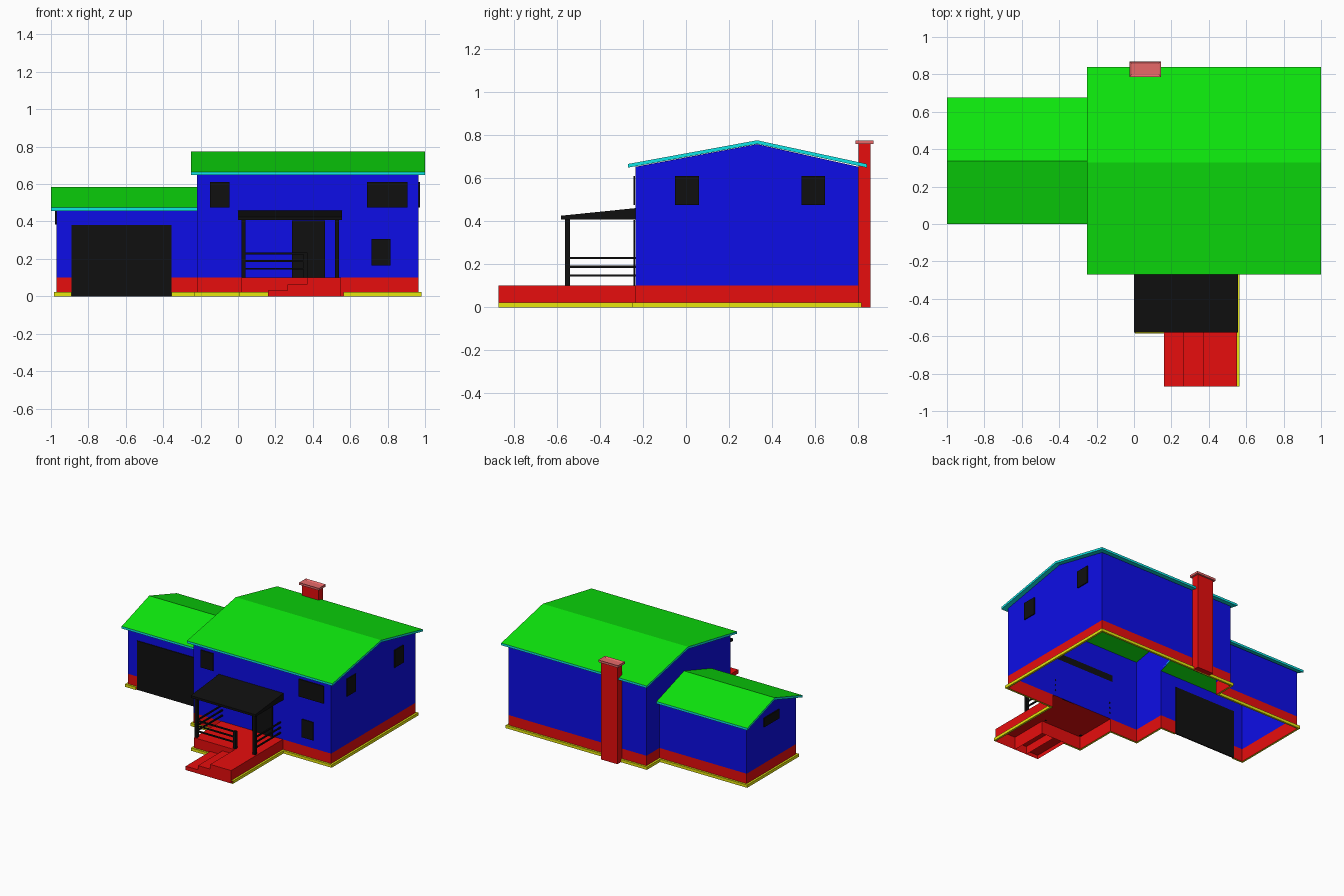
import bpy, bmesh

if "Cube" in bpy.data.objects:
    bpy.data.objects.remove(bpy.data.objects["Cube"])

def mat(name, r, g, b):
    m = bpy.data.materials.new(name)
    m.diffuse_color = (r, g, b, 1)
    m.use_nodes = True
    m.node_tree.nodes["Principled BSDF"].inputs["Base Color"].default_value = m.diffuse_color
    return m

D = 0.005
BLUE = mat("wall blue", D, D, 1)
RED = mat("brick red", 1, D, D)
GREEN = mat("roof green", D, 1, D)
CYAN = mat("fascia cyan", D, 1, 1)
YELLOW = mat("footing yellow", 1, 1, D)
BLACK = mat("black", D, D, D)
PINK = mat("cap pink", 0.85, 0.15, 0.15)

def make(name, bm, *mats):
    me = bpy.data.meshes.new(name)
    bm.to_mesh(me)
    bm.free()
    ob = bpy.data.objects.new(name, me)
    for m in mats:
        me.materials.append(m)
    bpy.context.collection.objects.link(ob)
    return ob

def box_bm(x0, x1, y0, y1, z0, z1):
    bm = bmesh.new()
    bmesh.ops.create_cube(bm, size=1)
    for v in bm.verts:
        v.co = (x1 if v.co.x > 0 else x0, y1 if v.co.y > 0 else y0, z1 if v.co.z > 0 else z0)
    return bm

def box(name, m, *b):
    return make(name, box_bm(*b), m)

def sheet(name, m, polys):
    bm = bmesh.new()
    for p in polys:
        bm.faces.new([bm.verts.new(c) for c in p])
    bmesh.ops.remove_doubles(bm, verts=bm.verts, dist=1e-5)
    return make(name, bm, m)

def strip(name, m, path, z0, z1):
    """Upright sheet along a ground path."""
    return sheet(name, m, [[(*a, z0), (*b, z0), (*b, z1), (*a, z1)] for a, b in zip(path, path[1:])])

def prism(name, mats, prof, x0, x1):
    """Extrude a y-z profile along x; faces pointing up take material 0, the rest the last."""
    bm = bmesh.new()
    f = bm.faces.new([bm.verts.new((x0, y, z)) for y, z in prof])
    r = bmesh.ops.extrude_face_region(bm, geom=[f])
    for v in r["geom"]:
        if isinstance(v, bmesh.types.BMVert):
            v.co.x = x1
    bmesh.ops.recalc_face_normals(bm, faces=bm.faces)
    for f in bm.faces:
        f.material_index = 0 if f.normal.z > 0.5 else len(mats) - 1
    return make(name, bm, *mats)

# Wall plan
L, R, F, B = -0.22, 0.965, -0.235, 0.80       # main block
GL, GF, GB = -0.97, 0.035, 0.64               # garage
PL, PR, PF, SF = 0.02, 0.55, -0.57, -0.87     # porch and stairs
DL, DR, DT = -0.89, -0.355, 0.38              # garage door
BASE, EAVE, RIDGE = 0.10, 0.652, 0.757
GE, GR = 0.462, 0.567
YM, YG = 0.33, 0.338                          # ridge positions

# Foundation and footing, open at the garage door and stairs
left_run = [(DR, GF), (L, GF), (L, F), (PL, F), (PL, PF), (0.16, PF)]
right_run = [(PR, SF), (PR, F), (R, F), (R, B), (L, B), (L, GB), (GL, GB), (GL, GF), (DL, GF)]
strip("foundation", RED, left_run + [(0.37, PF), (0.37, SF)] + right_run, 0, BASE)

def footing(name, path, w=0.015, h=0.022):
    # outward offset of an axis-aligned counter-clockwise path
    dirs = []
    for a, b in zip(path, path[1:]):
        dx, dy = b[0] - a[0], b[1] - a[1]
        l = abs(dx) + abs(dy)
        dirs.append((dy / l, -dx / l))
    out = []
    for i, p in enumerate(path):
        n = {dirs[max(i - 1, 0)], dirs[min(i, len(dirs) - 1)]}
        out.append((p[0] + w * sum(d[0] for d in n), p[1] + w * sum(d[1] for d in n)))
    polys = []
    for a, b, c, d in zip(path, path[1:], out[1:], out):
        polys += [[(*a, z), (*b, z), (*c, z), (*d, z)] for z in (0, h)]
        polys.append([(*d, 0), (*c, 0), (*c, h), (*d, h)])
    sheet(name, YELLOW, polys)

footing("footing_left", left_run)
footing("footing_right", right_run)

# Main walls; the left wall is open towards the garage
strip("main_front_wall", BLUE, [(L, F), (R, F)], BASE, EAVE)
strip("main_back_wall", BLUE, [(R, B), (L, B)], BASE, EAVE)
top = [(B, EAVE), (YM, RIDGE), (F, EAVE)]
sheet("main_right_wall", BLUE, [[(R, y, z) for y, z in [(F, BASE), (B, BASE)] + top]])
opening = [(F, BASE), (GF, BASE), (GF, GE), (YG, GR), (GB, GE), (GB, BASE), (B, BASE)]
sheet("main_left_wall", BLUE, [[(L, y, z) for y, z in opening + top]])

# Garage walls and door
strip("garage_back_wall", BLUE, [(L, GB), (GL, GB)], BASE, GE)
sheet("garage_left_wall", BLUE, [[(GL, y, z) for y, z in
      [(GF, BASE), (GB, BASE), (GB, GE), (YG, GR), (GF, GE)]]])
sheet("garage_front_wall", BLUE, [[(a, GF, b), (c, GF, b), (c, GF, d), (a, GF, d)] for a, b, c, d in
      [(GL, BASE, DL, DT), (DR, BASE, L, DT), (GL, DT, L, GE)]])
box("garage_door", BLACK, DL, DR, GF - 0.006, GF + 0.003, 0, DT)

# Roofs: green top, cyan edges, green lining inside the walls
def roof(name, x0, x1, pts, t, lining, ix0, ix1):
    prism(name, (GREEN, CYAN), pts + [(y, z - t) for y, z in reversed(pts)], x0, x1)
    sheet(name + "_lining", GREEN, [[(ix0, *a), (ix1, *a), (ix1, *b), (ix0, *b)]
          for a, b in zip(lining, lining[1:])])

roof("main_roof", -0.25, 1.0, [(-0.27, 0.665), (YM, 0.775), (0.84, 0.665)], 0.017,
     [(F, EAVE - 0.002), (YM, RIDGE - 0.003), (B, EAVE - 0.002)], L, R)
roof("garage_roof", -1.0, L, [(0.0, 0.474), (YG, 0.583), (0.675, 0.474)], 0.017,
     [(GF, GE), (YG, GR - 0.005), (GB, GE)], GL, L)

# Windows and front door as thin plates
for i, (a, b, c, d) in enumerate([(-0.15, -0.045, 0.475, 0.61), (0.69, 0.905, 0.475, 0.61),
                                  (0.715, 0.815, 0.165, 0.305)]):
    box("front_window_%d" % i, BLACK, a, b, F - 0.009, F - 0.001, c, d)
for i, (a, b) in enumerate([(-0.05, 0.06), (0.535, 0.645)]):
    box("side_window_%d" % i, BLACK, R + 0.001, R + 0.009, a, b, 0.475, 0.61)
box("garage_window", BLACK, GL - 0.009, GL - 0.001, 0.25, 0.435, 0.385, 0.455)
box("front_door", BLACK, 0.29, 0.465, F - 0.009, F - 0.001, BASE, 0.405)

# Chimney with hollow cap
box("chimney", RED, -0.01, 0.13, B, 0.857, 0, 0.758)
bm = box_bm(-0.025, 0.145, 0.787, 0.87, 0.757, 0.774)
lid = [f for f in bm.faces if f.normal.z > 0.5]
bmesh.ops.inset_region(bm, faces=lid, thickness=0.017)
for v in lid[0].verts:
    v.co.z -= 0.008
make("chimney_cap", bm, PINK)

# Porch floor, landing and steps (hollow below)
sheet("porch_floor", RED, [[(a, b, BASE), (c, b, BASE), (c, d, BASE), (a, d, BASE)]
      for a, b, c, d in [(PL, PF, PR, F), (0.37, SF, PR, PF)]])
for i, (x0, x1, h) in enumerate([(0.16, 0.265, 0.03), (0.265, 0.37, 0.063)]):
    bm = box_bm(x0, x1, SF, PF, 0, h)
    bmesh.ops.delete(bm, geom=[f for f in bm.faces if f.normal.z < -0.5 or f.normal.x > 0.5],
                     context='FACES')
    make("step_%d" % i, bm, RED)

# Porch roof, posts and rails
prism("porch_roof", (BLACK,), [(-0.58, 0.408), (-0.58, 0.425), (F, 0.46), (F, 0.408)], 0.0, 0.555)
for n, x, h in (("left", 0.03, 0.41), ("gate", 0.36, 0.235), ("right", 0.53, 0.41)):
    box(n + "_post", BLACK, x - 0.011, x + 0.011, -0.561, -0.539, BASE, h)
for i, z in enumerate((0.147, 0.188, 0.228)):
    box("front_rail_%d" % i, BLACK, 0.03, 0.36, -0.555, -0.545, z - 0.005, z + 0.005)
    for n, x in (("left", 0.03), ("right", 0.53)):
        box("%s_rail_%d" % (n, i), BLACK, x - 0.005, x + 0.005, -0.55, F + 0.004, z - 0.005, z + 0.005)
